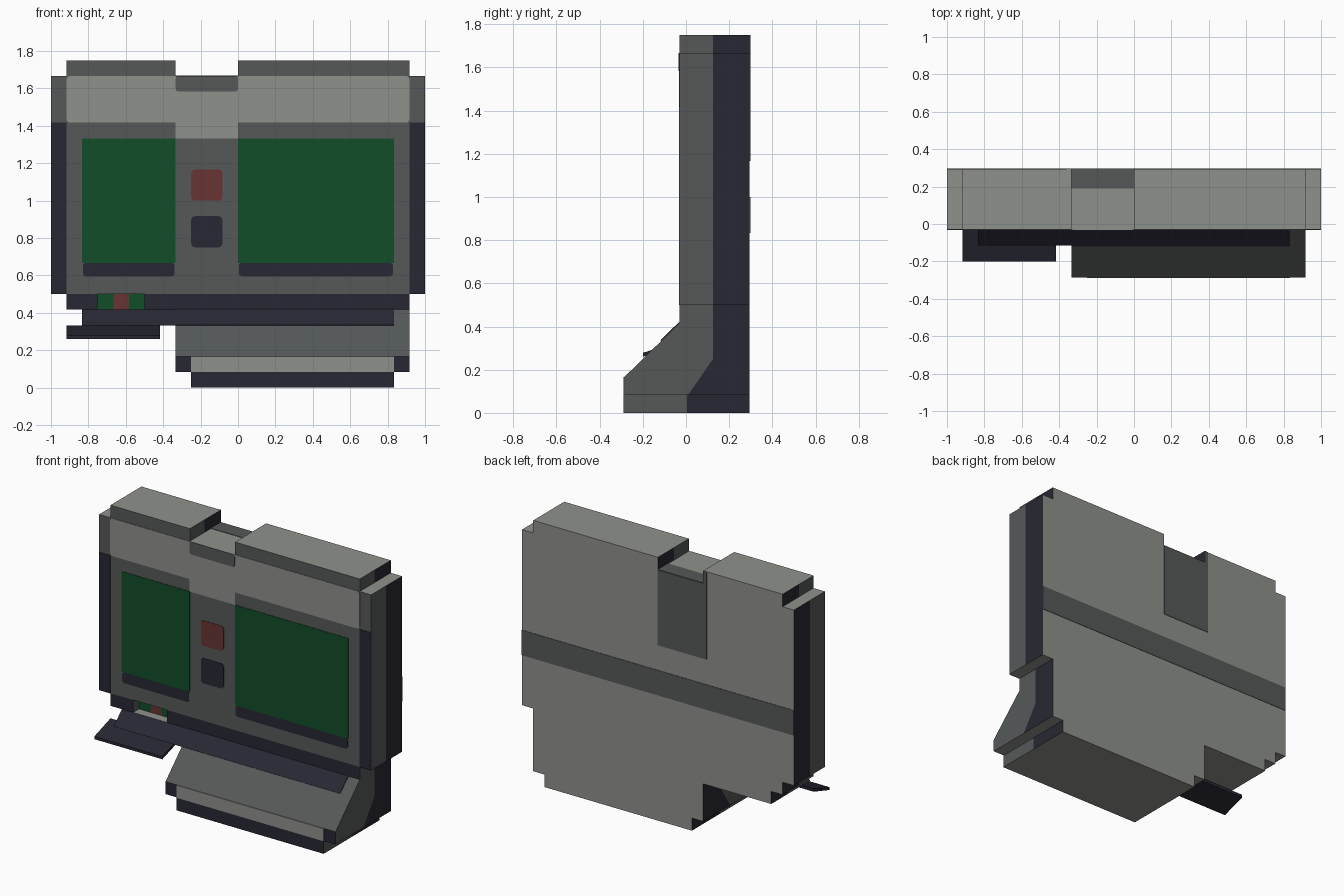
import bpy, bmesh, math
from mathutils import Vector

if "Cube" in bpy.data.objects:
    bpy.data.objects.remove(bpy.data.objects["Cube"], do_unlink=True)


def material(name, *rgb):
    lin = [((c / 255 + 0.055) / 1.055) ** 2.4 for c in rgb] + [1.0]
    m = bpy.data.materials.new(name)
    m.use_nodes = True
    m.diffuse_color = lin
    m.node_tree.nodes["Principled BSDF"].inputs["Base Color"].default_value = lin
    return m


LIGHT, GREY, NAVY, GREEN, RED = range(5)
MATS = [material("light grey", 143, 145, 140), material("dark grey", 86, 89, 89),
        material("navy", 39, 39, 51), material("green", 18, 77, 40),
        material("red", 104, 52, 52)]
U = 1 / 12                       # grid unit
FRONT, BACK = -0.03, 0.295       # faces of the upright slab


def extrude(name, points, offset):
    """Closed outline extruded by an offset; returns object name and bmesh."""
    bm = bmesh.new()
    face = bm.faces.new([bm.verts.new(p) for p in points])
    new = bmesh.ops.extrude_face_region(bm, geom=[face])["geom"]
    bmesh.ops.translate(bm, vec=offset,
                        verts=[v for v in new if isinstance(v, bmesh.types.BMVert)])
    bmesh.ops.recalc_face_normals(bm, faces=bm.faces)
    return bm


def finish(name, bm):
    me = bpy.data.meshes.new(name)
    for m in MATS:
        me.materials.append(m)
    bm.to_mesh(me)
    bm.free()
    bpy.context.collection.objects.link(bpy.data.objects.new(name, me))


def prism(name, x0, x1, profile, front=GREY, slope=GREY, split=0.125, paint=None):
    """A (y, z) profile run along x; faces coloured by the way they point."""
    bm = extrude(name, [(x0, y, z) for y, z in profile], Vector((x1 - x0, 0, 0)))
    if paint is None:
        bmesh.ops.bisect_plane(bm, geom=bm.verts[:] + bm.edges[:] + bm.faces[:],
                               plane_co=(0, split, 0), plane_no=(0, 1, 0))
    for f in bm.faces:
        n = f.normal
        if paint is not None:
            f.material_index = paint
        elif abs(n.x) > 0.9:
            f.material_index = NAVY if f.calc_center_median().y > split else GREY
        elif n.y < -0.9:
            f.material_index = front
        elif n.y < -0.5 and n.z > 0:
            f.material_index = slope
        else:
            f.material_index = LIGHT
    finish(name, bm)


def block(name, x0, x1, z0, z1, y0=FRONT, y1=BACK, **kw):
    prism(name, x0, x1, [(y0, z0), (y1, z0), (y1, z1), (y0, z1)], **kw)


def plate(name, x0, x1, z0, z1, colour, y=FRONT, depth=-0.003, r=0.0):
    """Thin painted panel, optionally with rounded corners."""
    pts = [(x0, y, z0), (x1, y, z0), (x1, y, z1), (x0, y, z1)]
    if r:
        pts = []
        corners = [(x1 - r, z1 - r), (x0 + r, z1 - r), (x0 + r, z0 + r), (x1 - r, z0 + r)]
        for i, (cx, cz) in enumerate(corners):
            for k in range(4):
                a = (i + k / 3) * math.pi / 2
                pts.append((cx + r * math.cos(a), y, cz + r * math.sin(a)))
    bm = extrude(name, pts, Vector((0, depth, 0)))
    for f in bm.faces:
        f.material_index = colour
    finish(name, bm)


# Upright slab with top tabs and side wings
block("main_body", -11 * U, 11 * U, 6 * U, 20 * U)
block("right_top_tab", -11 * U, -4 * U, 20 * U, 21 * U)
block("left_top_tab", 0, 11 * U, 20 * U, 21 * U)
for side, s in (("left", 1), ("right", -1)):
    xa, xb = sorted((s * 11 * U, s * 12 * U))
    block(side + "_wing", xa, xb, 6 * U, 20 * U)
    plate(side + "_wing_panel", xa, xb, 6 * U, 17 * U, NAVY)

# Lower strip with a recessed hatch opening
block("lower_strip_right", -11 * U, -9 * U, 5 * U, 6 * U, front=NAVY)
block("lower_strip_left", -6 * U, 11 * U, 5 * U, 6 * U, front=NAVY)
block("hatch_back", -9 * U, -6 * U, 5 * U, 6 * U, y0=0.035)
for i, colour in enumerate((GREEN, RED, GREEN)):
    plate("hatch_light_%d" % (i + 1), (i - 9) * U, (i - 8) * U, 5 * U, 6 * U, colour, y=0.035)

# Sloped skirt and open hatch lid
prism("skirt", -10 * U, -4 * U,
      [(FRONT, 5 * U), (-0.116, 4 * U), (BACK, 4 * U), (BACK, 5 * U)], slope=NAVY)
prism("skirt_panel", -4 * U, 10 * U,
      [(FRONT, 5 * U), (-0.116, 4 * U), (-0.119, 0.336), (-0.033, 0.42)], paint=NAVY)
prism("hatch_lid", -11 * U, -5 * U,
      [(FRONT, 4 * U), (-0.2, 0.278), (-0.2, 0.26), (FRONT, 0.313)], paint=NAVY)

# Base: front half and back half meet along a slanted seam
seam = [(0.01, U), (0.125, 0.25), (0.125, 5 * U)]
prism("base_front", -4 * U, 11 * U,
      [(-0.285, U)] + seam + [(FRONT, 5 * U), (-0.285, 2 * U)], front=NAVY, split=1)
prism("base_back", -4 * U, 11 * U,
      seam + [(BACK, 5 * U), (BACK, U)], split=-1)
plate("base_front_strip", -3 * U, 10 * U, U, 2 * U, LIGHT, y=-0.285, depth=-0.005)
block("foot", -3 * U, 10 * U, 0, U, y0=-0.29, front=NAVY, split=0.005)

# Front panels
plate("upper_band", -11 * U, 11 * U, 17 * U, 20 * U, LIGHT, r=0.02)
plate("upper_band_column", -4 * U, 0, 16 * U, 17.4 * U, LIGHT)
plate("notch_front", -4 * U, 0, 19 * U, 20 * U, GREY, depth=-0.005, r=0.015)
for side, xa, xb in (("right", -10 * U, -4 * U), ("left", 0, 10 * U)):
    plate(side + "_screen", xa, xb, 8 * U, 16 * U, GREEN)
    plate(side + "_screen_sill", xa + 0.005, xb - 0.005, 0.595, 8 * U, NAVY, r=0.015)
plate("red_button", -3 * U, -U, 12 * U, 14 * U, RED, r=0.02)
plate("navy_button", -3 * U, -U, 9 * U, 11 * U, NAVY, r=0.02)

# Back stripe and notch patch
plate("back_stripe", -12 * U, 12 * U, 10 * U, 12 * U, GREY, y=BACK, depth=0.003)
plate("notch_back", -4 * U, 0, 14 * U, 20 * U, GREY, y=BACK, depth=0.003)
plate("notch_back_edge", -0.36, -4 * U, 14 * U, 21 * U, GREY, y=BACK, depth=0.003)
block("notch_floor", -4 * U, 0, 20 * U, 20 * U + 0.003, y0=0.19, paint=GREY)
